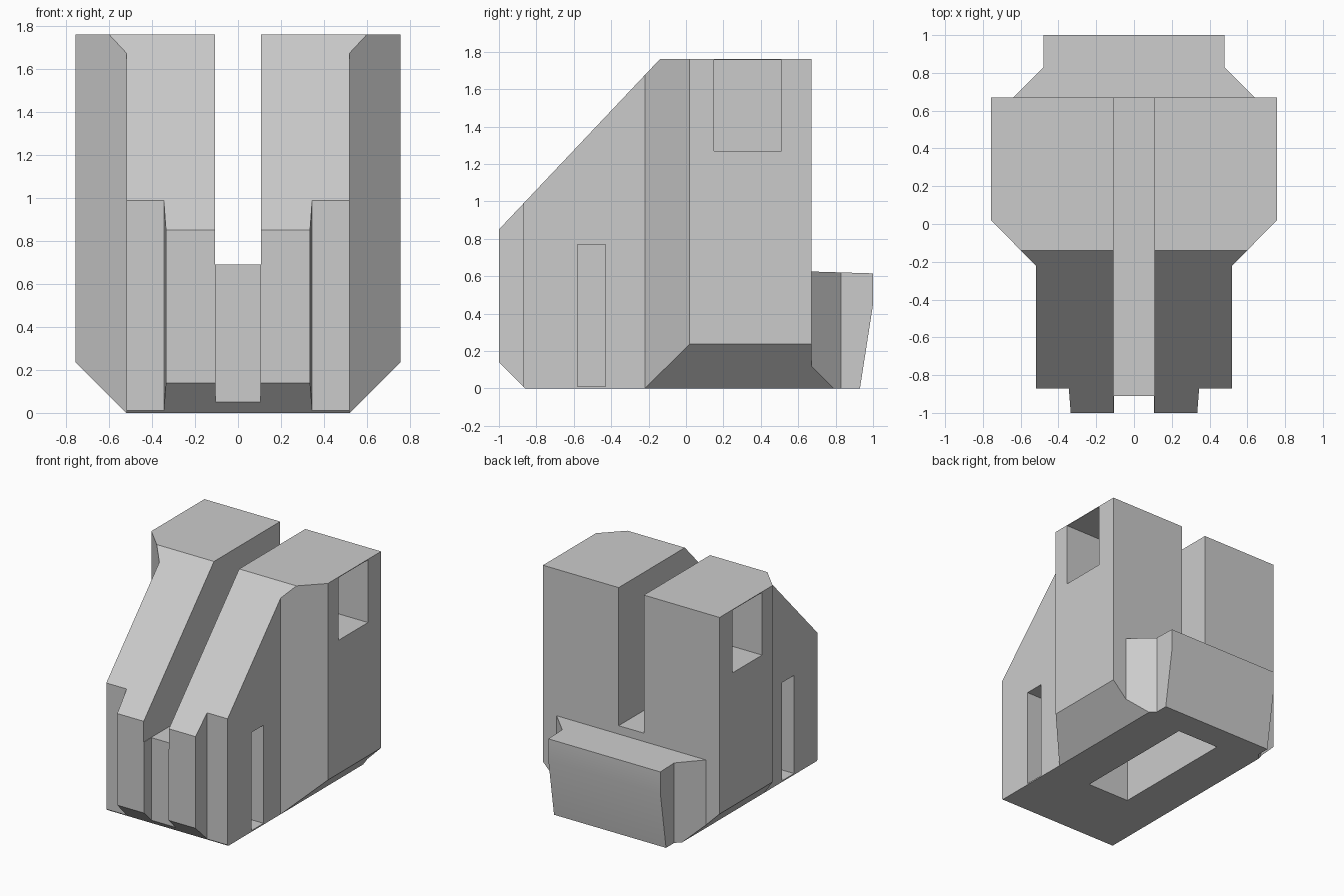
import bpy, bmesh
from mathutils import Vector

cube = bpy.data.objects.get("Cube")
if cube:
    bpy.data.objects.remove(cube, do_unlink=True)

grey = bpy.data.materials.new("stone_grey")
grey.use_nodes = True
grey.diffuse_color = (0.6, 0.6, 0.6, 1)
grey.node_tree.nodes["Principled BSDF"].inputs["Base Color"].default_value = (0.6, 0.6, 0.6, 1)


def prism(name, points, axis, low, high):
    """Extrude a 2D outline along x, y or z; the outline uses the other two axes in order."""
    def place(p, d):
        co = list(p)
        co.insert("xyz".index(axis), d)
        return co
    bm = bmesh.new()
    face = bm.faces.new([bm.verts.new(place(p, low)) for p in points])
    shift = Vector(place((0, 0), high - low))
    top = bmesh.ops.extrude_face_region(bm, geom=[face])["geom"]
    bmesh.ops.translate(bm, vec=shift, verts=[v for v in top if isinstance(v, bmesh.types.BMVert)])
    bmesh.ops.recalc_face_normals(bm, faces=bm.faces)
    mesh = bpy.data.meshes.new(name)
    bm.to_mesh(mesh)
    bm.free()
    mesh.materials.append(grey)
    obj = bpy.data.objects.new(name, mesh)
    bpy.context.collection.objects.link(obj)
    return obj


def box(x0, x1, y0, y1, z0, z1):
    return prism("cutter", [(x0, y0), (x1, y0), (x1, y1), (x0, y1)], "z", z0, z1)


def cut(obj, tool, operation="DIFFERENCE"):
    tool.hide_render = True
    mod = obj.modifiers.new("cut", "BOOLEAN")
    mod.operation, mod.solver, mod.object = operation, "EXACT", tool
    bpy.ops.object.select_all(action="DESELECT")
    bpy.context.view_layer.objects.active = obj
    obj.select_set(True)
    bpy.ops.object.modifier_apply(modifier=mod.name)
    bpy.data.objects.remove(tool, do_unlink=True)


def mirrored(half):
    return half + [(-x, v) for x, v in reversed(half)]


# Front silhouette: two towers with a slot between, chamfered lower sides
silhouette = mirrored([(0.108, 0.69), (0.108, 2), (0.76, 2), (0.76, 0.24), (0.52, 0)])

# Main body: footprint trimmed by the sloped side profile and the silhouette
body = prism("main_body", mirrored([
    (0.105, -0.91), (0.105, -1), (0.335, -1), (0.345, -0.87), (0.52, -0.87),
    (0.52, -0.22), (0.757, 0.02), (0.757, 0.67)]), "z", 0, 1.76)
cut(body, prism("cutter", [(-1, 0.14), (-1, 0.85), (-0.14, 1.76), (-0.14, 2),
                           (1.2, 2), (1.2, -0.2), (-0.66, -0.2)], "x", -2, 2), "INTERSECT")
cut(body, prism("cutter", silhouette, "y", -2, 2), "INTERSECT")

# Rear block: tapered sides, leaning back face
rear = prism("rear_block", mirrored([(0.64, 0.67), (0.48, 0.83), (0.48, 1)]), "z", 0, 1)
cut(rear, prism("cutter", [(0.5, 0.63), (1, 0.615), (1, 0.45), (0.93, 0), (0.5, 0)],
                "x", -2, 2), "INTERSECT")
cut(rear, prism("cutter", silhouette, "y", -2, 2), "INTERSECT")

# Upper windows and lower doorways on both sides
for side in (-1, 1):
    cut(body, box(side * 0.36, side * 0.9, 0.15, 0.51, 1.27, 1.755))
    cut(body, box(side * 0.25, side * 0.6, -0.58, -0.43, 0.01, 0.77))

# Long recess in the underside
for part in (body, rear):
    cut(part, box(-0.18, 0.18, -0.29, 0.72, -0.1, 0.5))

# Soft bend on the rear face, crisp edges elsewhere
bpy.ops.object.select_all(action="DESELECT")
rear.select_set(True)
bpy.context.view_layer.objects.active = rear
bpy.ops.object.shade_smooth_by_angle()
